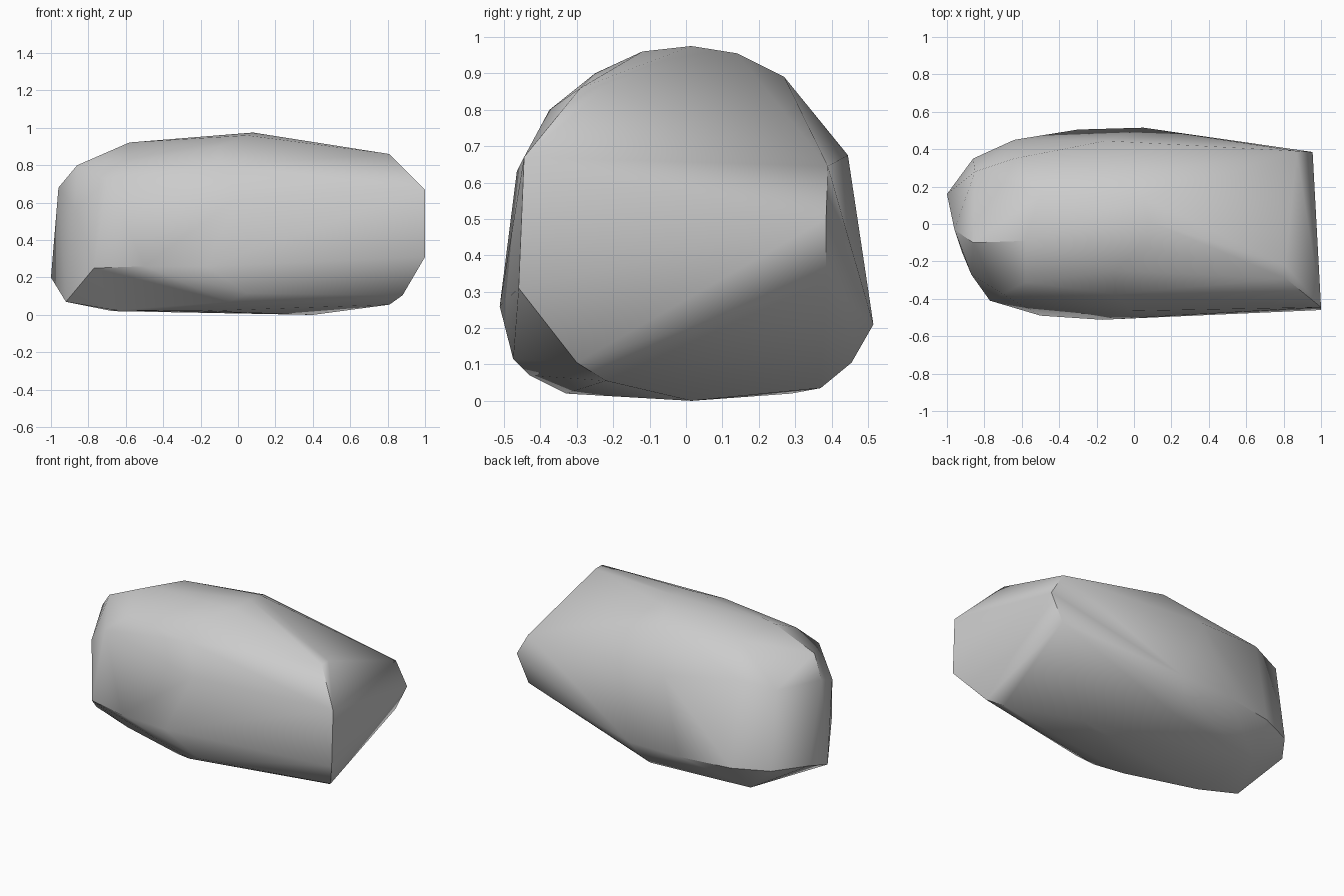
import bpy, bmesh, math

cube = bpy.data.objects.get("Cube")
if cube:
    bpy.data.objects.remove(cube, do_unlink=True)

# Corner points of the boulder, grouped by region
blunt_end = [(1, -.445, .67), (1, -.46, .31), (.81, -.29, .86), (.81, -.22, .86),
             (.87, .39, .645), (.955, .385, .5), (.87, .385, .33),
             (.88, -.30, .105), (.81, -.22, .055)]
crest = [(.08, .015, .975), (.05, -.12, .96), (.05, .14, .955), (-.1, -.25, .9),
         (0, .27, .89), (-.58, -.09, .922), (-.58, -.31, .815), (-.5, .16, .89)]
back_shoulder = [(-.15, .445, .675), (-.64, .35, .74), (-.85, .28, .70)]
front_shoulder = [(0, -.465, .63), (-.1, -.375, .8), (-.7, -.375, .72)]
round_end = [(-.96, -.03, .68), (-.87, -.27, .57), (-.86, -.1, .8),
             (-1, .16, .2), (-.92, -.15, .07)]
back_rim = [(-.86, .35, .2), (-.64, .45, .2), (-.3, .505, .205), (.05, .515, .21)]
front_rim = [(-.77, -.41, .25), (-.5, -.49, .26), (-.17, -.512, .26), (.05, -.475, .115)]
underside = [(0, .455, .105), (0, .37, .035), (-.67, .29, .02), (.4, .015, 0),
             (-.2, -.33, .02), (-.05, -.43, .07), (-.66, -.2, .025)]

# Wrap the corners in one closed faceted skin
bm = bmesh.new()
for region in (blunt_end, crest, back_shoulder, front_shoulder,
               round_end, back_rim, front_rim, underside):
    for p in region:
        bm.verts.new(p)
hull = bmesh.ops.convex_hull(bm, input=bm.verts)
loose = [v for v in bm.verts if not v.link_faces]
bmesh.ops.delete(bm, geom=loose, context='VERTS')
bmesh.ops.dissolve_limit(bm, angle_limit=math.radians(1.5),
                         verts=bm.verts, edges=bm.edges)
bmesh.ops.recalc_face_normals(bm, faces=bm.faces)

mesh = bpy.data.meshes.new("boulder")
bm.to_mesh(mesh)
bm.free()
boulder = bpy.data.objects.new("boulder", mesh)
bpy.context.collection.objects.link(boulder)

# Plain stone colour
stone = bpy.data.materials.new("stone_grey")
stone.use_nodes = True
colour = (.6, .6, .6, 1)
stone.diffuse_color = colour
stone.node_tree.nodes["Principled BSDF"].inputs["Base Color"].default_value = colour
mesh.materials.append(stone)

# Soft facets with crisp edges at the steep corners
bpy.ops.object.select_all(action='DESELECT')
boulder.select_set(True)
bpy.context.view_layer.objects.active = boulder
bpy.ops.object.shade_smooth_by_angle(angle=math.radians(38))
